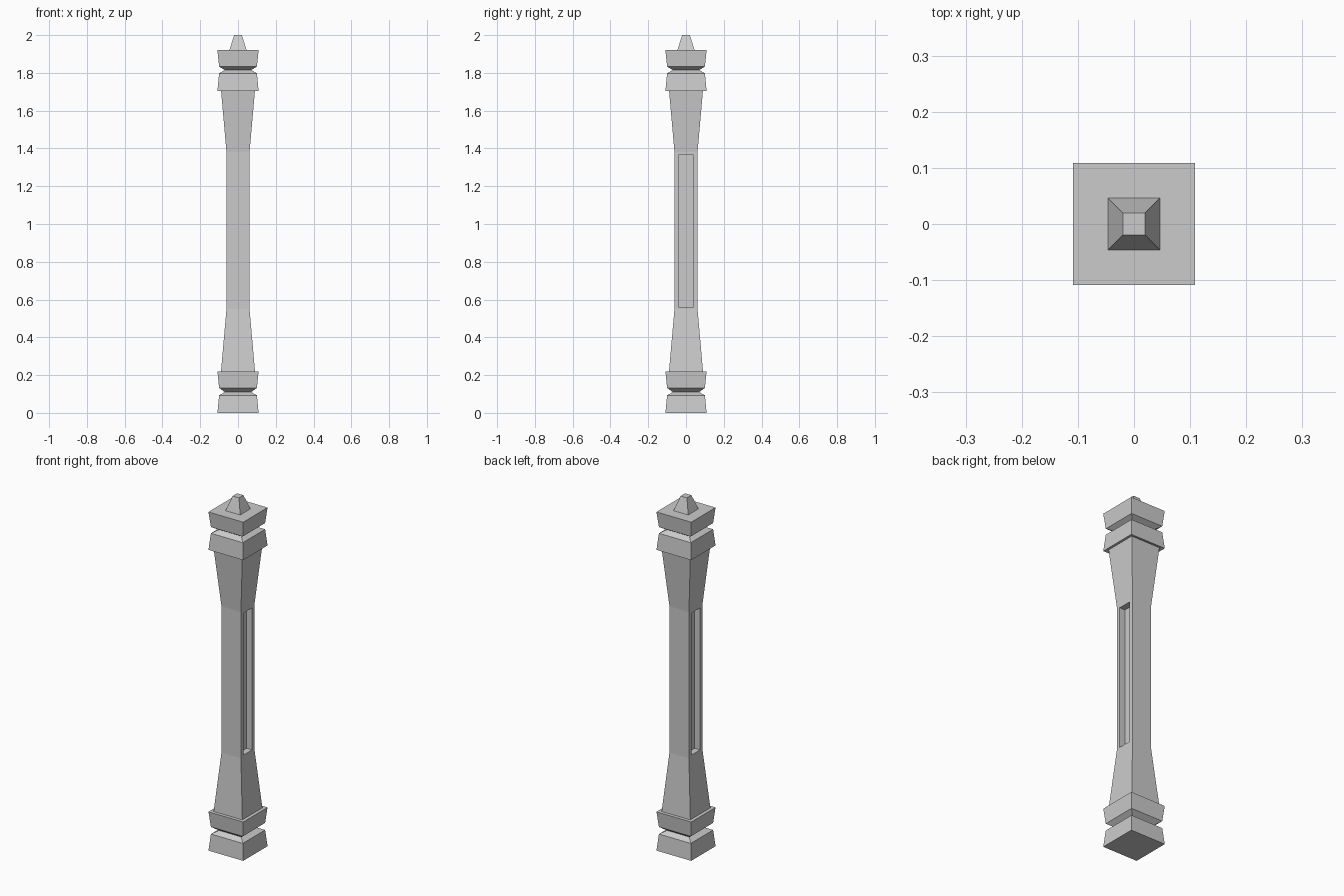
import bpy, bmesh

if "Cube" in bpy.data.objects:
    bpy.data.objects.remove(bpy.data.objects["Cube"])

def square_loft(name, profile):
    """Stack square rings (half width, z) into a closed solid."""
    bm = bmesh.new()
    rings = [[bm.verts.new((sx * r, sy * r, z))
              for sx, sy in ((-1, -1), (1, -1), (1, 1), (-1, 1))]
             for r, z in profile]
    for a, b in zip(rings, rings[1:]):
        for i in range(4):
            j = (i + 1) % 4
            bm.faces.new((a[i], a[j], b[j], b[i]))
    bm.faces.new(rings[0][::-1])
    bm.faces.new(rings[-1])
    bmesh.ops.recalc_face_normals(bm, faces=bm.faces)
    mesh = bpy.data.meshes.new(name)
    bm.to_mesh(mesh)
    bm.free()
    ob = bpy.data.objects.new(name, mesh)
    bpy.context.collection.objects.link(ob)
    return ob

# Whole post outline: grooved base, waisted shaft, grooved capital, finial
def collar(z):
    return [(0.109, z), (0.10, z + 0.093), (0.07, z + 0.11)]

def upper_block(z):
    return [(0.10, z + 0.133), (0.109, z + 0.22)]

profile = (collar(0) + upper_block(0)
           + [(0.09, 0.22), (0.061, 0.55), (0.061, 1.38), (0.09, 1.71)]
           + collar(1.705) + upper_block(1.70)
           + [(0.046, 1.92), (0.02, 2.0)])
post = square_loft("post", profile)

# Long recessed panels in the two side faces
floor_x, outer_x = 0.026, 0.12
for side in (-1, 1):
    bpy.ops.mesh.primitive_cube_add(
        size=1, location=(side * (floor_x + outer_x) / 2, 0, 0.9625))
    cutter = bpy.context.object
    cutter.name = "panel_cutter_left" if side < 0 else "panel_cutter_right"
    cutter.scale = (outer_x - floor_x, 0.078, 0.805)
    cutter.hide_render = True
    cutter.display_type = 'WIRE'
    mod = post.modifiers.new("side_panel", 'BOOLEAN')
    mod.operation = 'DIFFERENCE'
    mod.solver = 'EXACT'
    mod.object = cutter
